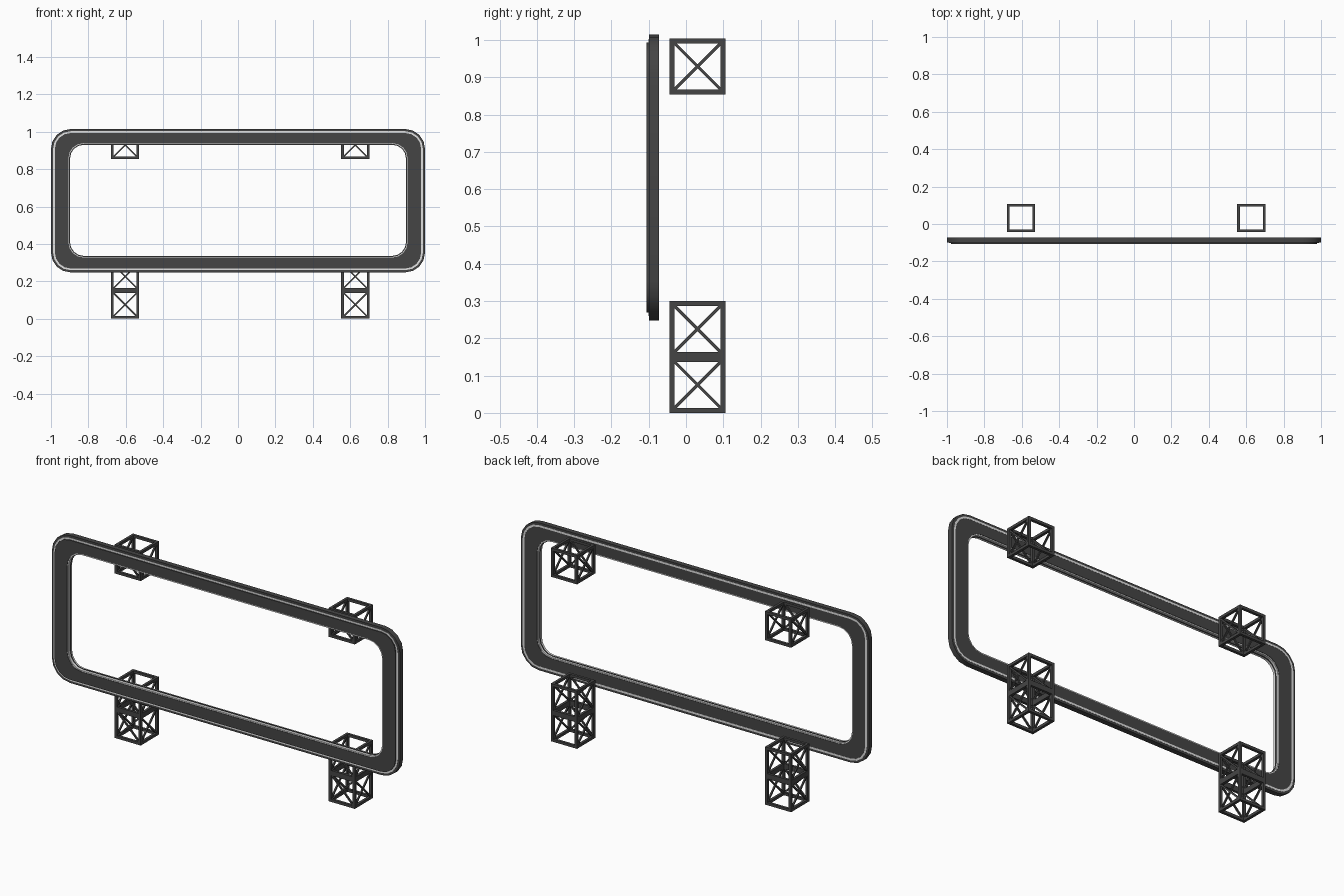
import bpy, bmesh, math
from mathutils import Vector, Matrix

if "Cube" in bpy.data.objects:
    bpy.data.objects.remove(bpy.data.objects["Cube"])


def material(name, rgb):
    m = bpy.data.materials.new(name)
    m.diffuse_color = (*rgb, 1)
    m.use_nodes = True
    m.node_tree.nodes["Principled BSDF"].inputs["Base Color"].default_value = m.diffuse_color
    return m


DARK = material("dark grey metal", (0.06, 0.06, 0.06))
LIGHT = material("light trim", (0.75, 0.75, 0.75))

SEG = 4  # sides per rounded corner


def finish(bm, name, mat, smooth=False):
    bmesh.ops.recalc_face_normals(bm, faces=bm.faces)
    me = bpy.data.meshes.new(name)
    bm.to_mesh(me)
    bm.free()
    me.materials.append(mat)
    ob = bpy.data.objects.new(name, me)
    bpy.context.collection.objects.link(ob)
    if smooth:
        bpy.ops.object.select_all(action='DESELECT')
        ob.select_set(True)
        bpy.context.view_layer.objects.active = ob
        bpy.ops.object.shade_smooth_by_angle(angle=math.radians(30))
    return ob


def rounded(hx, z0, z1, r):
    """Rounded rectangle outline as (x, z) points."""
    pts = []
    corners = [(hx - r, z1 - r), (-hx + r, z1 - r), (-hx + r, z0 + r), (hx - r, z0 + r)]
    for q, (cx, cz) in enumerate(corners):
        for i in range(SEG + 1):
            a = math.pi / 2 * (q + i / SEG)
            pts.append((cx + r * math.cos(a), cz + r * math.sin(a)))
    return pts


def outer(d):
    return rounded(1 - d, 0.248 + d, 1.014 - d, 0.105 - d)


def inner(d):
    return rounded(0.9 + d, 0.334 - d, 0.932 + d, 0.075 + d)


def ring(name, out, inn, y0, y1, mat):
    """Flat ring between two outlines, from y0 to y1."""
    bm = bmesh.new()
    loops = [[bm.verts.new((x, y, z)) for x, z in p]
             for p, y in ((out, y0), (inn, y0), (inn, y1), (out, y1))]
    n = len(out)
    for k in range(4):
        a, b = loops[k], loops[(k + 1) % 4]
        for i in range(n):
            j = (i + 1) % n
            bm.faces.new((a[i], a[j], b[j], b[i]))
    return finish(bm, name, mat, True)


# Sign frame: back body and raised front layer
ring("frame_body", outer(0), inner(0.007), -0.099, -0.073, DARK)
ring("frame_front_layer", outer(0.021), inner(0.007), -0.106, -0.0985, DARK)

# Thin light trim near the outer edge, front and back
for side, y0, y1 in (("front", -0.1005, -0.0985), ("back", -0.0735, -0.0722)):
    ring(side + "_outer_trim", outer(0.0115), outer(0.0215), y0, y1, LIGHT)

# Light strip lining the opening, with a thin dark lip
ring("inner_trim", inner(0.0075), inner(0.001), -0.104, -0.075, LIGHT)
ring("inner_lip", inner(0.002), inner(-0.002), -0.090, -0.086, DARK)


def bar(bm, a, b, t):
    """Square bar between two points."""
    a, b = Vector(a), Vector(b)
    d = b - a
    rot = d.to_track_quat('Z', 'Y').to_matrix().to_4x4()
    bmesh.ops.create_cube(bm, size=1, matrix=Matrix.Translation((a + b) / 2) @ rot
                          @ Matrix.Diagonal((t, t, d.length, 1)))


def truss_box(name, cx, z0):
    """Open cube of bars, cross-braced on the front and both ends."""
    bm = bmesh.new()
    S, T = 0.15, 0.0135
    h = S / 2 - T / 2
    c = Vector((cx, 0.031, z0 + S / 2))
    for s in (-1, 1):
        for t in (-1, 1):
            bar(bm, c + Vector((-S / 2, s * h, t * h)), c + Vector((S / 2, s * h, t * h)), T)
            bar(bm, c + Vector((s * h, -S / 2, t * h)), c + Vector((s * h, S / 2, t * h)), T)
            bar(bm, c + Vector((s * h, t * h, -S / 2)), c + Vector((s * h, t * h, S / 2)), T)
            # cross braces
            bar(bm, c + Vector((s * h, -h, -t * h)), c + Vector((s * h, h, t * h)), 0.008)
        bar(bm, c + Vector((-h, -h, -s * h)), c + Vector((h, -h, s * h)), 0.008)
    return finish(bm, name, DARK)


# Truss boxes: two stacked below and one at the top on each side
for side, cx in (("left", -0.603), ("right", 0.627)):
    for level, z in (("lower", 0.0), ("middle", 0.15), ("top", 0.854)):
        truss_box(f"{side}_{level}_truss", cx, z)
